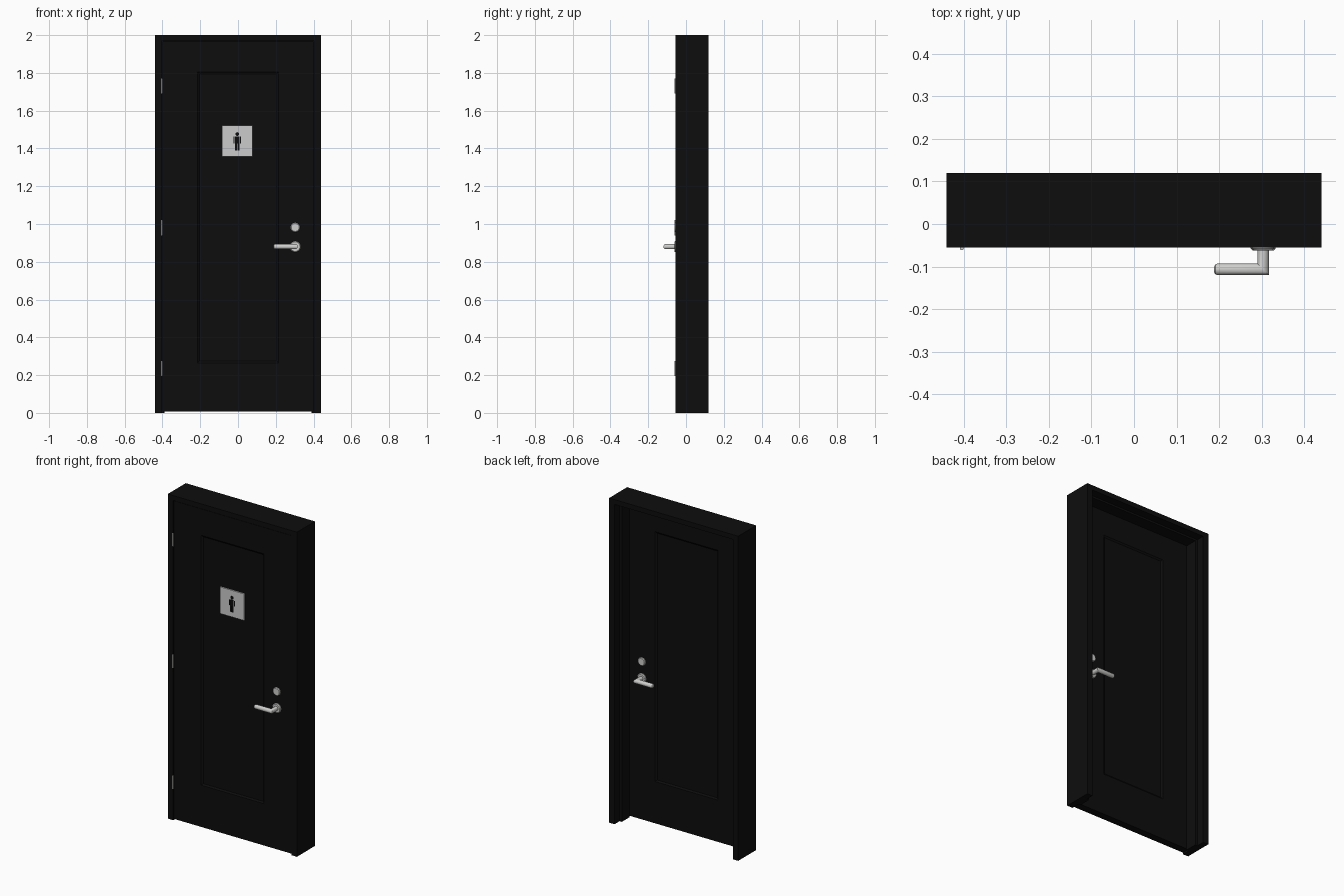
import bpy, bmesh, math

if "Cube" in bpy.data.objects:
    bpy.data.objects.remove(bpy.data.objects["Cube"])


def mat(name, rgb):
    m = bpy.data.materials.new(name)
    m.diffuse_color = (*rgb, 1)
    m.use_nodes = True
    m.node_tree.nodes["Principled BSDF"].inputs["Base Color"].default_value = m.diffuse_color
    return m


BLACK = mat("black paint", (0.004, 0.004, 0.004))
METAL = mat("satin metal", (0.62, 0.62, 0.61))
PLATE = mat("sign grey", (0.6, 0.6, 0.6))


def loft(name, rings, material, smooth=False, caps=True):
    """Skin a list of equal-length point rings into one object."""
    bm = bmesh.new()
    vs = [[bm.verts.new(p) for p in r] for r in rings]
    n = len(rings[0])
    for a, b in zip(vs, vs[1:]):
        for i in range(n):
            j = (i + 1) % n
            bm.faces.new((a[i], a[j], b[j], b[i]))
    if caps:
        bm.faces.new(vs[0])
        bm.faces.new(vs[-1])
    bmesh.ops.recalc_face_normals(bm, faces=bm.faces)
    me = bpy.data.meshes.new(name)
    bm.to_mesh(me)
    bm.free()
    me.materials.append(material)
    ob = bpy.data.objects.new(name, me)
    bpy.context.collection.objects.link(ob)
    if smooth:
        bpy.ops.object.select_all(action='DESELECT')
        ob.select_set(True)
        bpy.context.view_layer.objects.active = ob
        bpy.ops.object.shade_smooth_by_angle(angle=math.radians(35))
    return ob


def rect(x0, x1, z0, z1, y):
    return [(x0, y, z0), (x1, y, z0), (x1, y, z1), (x0, y, z1)]


def disc(x, z, r, y, n=28):
    return [(x + r * math.cos(2 * math.pi * i / n), y,
             z + r * math.sin(2 * math.pi * i / n)) for i in range(n)]


# Frame: double-rebated profile swept up, across and down
profile = [(0, -.055), (.037, -.055), (.037, -.005), (.052, -.005),
           (.052, .07), (.037, .07), (.037, .12), (0, .12)]
loft("door_frame",
     [[(s * (.44 - d), y, 0 if foot else 2 - .8 * d) for d, y in profile]
      for s, foot in ((-1, True), (-1, False), (1, False), (1, True))], BLACK)

# Door leaf with a recessed panel on both faces
F, B = -.052, -.006


def panel(inset, y):
    return rect(-.215 + inset, .215 - inset, .265 + inset, 1.805 - inset, y)


def leaf(y):
    return rect(-.4, .4, .008, 1.967, y)


loft("door_leaf", [panel(.010, F + .007), panel(0, F), leaf(F),
                   leaf(B), panel(0, B), panel(.010, B - .007)], BLACK)

# Lever handles and deadbolts, on both faces
HX, HZ, R = .303, .88, .0135
for side, y0, s in (("front", F, -1), ("back", B, 1)):
    loft(f"{side}_rose", [disc(HX, HZ, .029, y0), disc(HX, HZ, .029, y0 + s * .006),
                          disc(HX, HZ, .025, y0 + s * .010)], METAL, True)
    loft(f"{side}_deadbolt", [disc(HX, .982, .025, y0), disc(HX, .982, .025, y0 + s * .006),
                              disc(HX, .982, .021, y0 + s * .010)], METAL, True)
    yl = y0 + s * (.068 - R)
    ang = [2 * math.pi * i / 24 for i in range(24)]
    rings = [[(HX + R * math.cos(a), y0, HZ + R * math.sin(a)) for a in ang],
             [(HX + R * math.cos(a), yl + s * R * math.cos(a), HZ + R * math.sin(a))
              for a in ang]]
    for x, r in ((.196, R), (.191, R * .85), (.188, R * .5)):
        rings.append([(x, yl + s * r * math.cos(a), HZ + r * math.sin(a)) for a in ang])
    loft(f"{side}_lever", rings, METAL, True)

# Hinge knuckles
for i, z in enumerate((.235, .98, 1.73)):
    loft(f"hinge_{i + 1}",
         [[(-.404 + .0045 * math.cos(k * math.pi / 6),
            -.057 + .0045 * math.sin(k * math.pi / 6), z + dz) for k in range(12)]
          for dz in (-.04, .04)], METAL, True)

# Sign plate, on the recessed panel
SX, SY = -.004, F - .001
loft("sign_plate", [rect(SX - .082, SX + .082, 1.358, 1.522, F + .007),
                    rect(SX - .082, SX + .082, 1.358, 1.522, SY)], PLATE)


# Pictogram figure made of thin plates
def mark(name, x0, x1, z0, z1):
    loft(name, [rect(SX + x0, SX + x1, z0, z1, SY),
                rect(SX + x0, SX + x1, z0, z1, SY - .001)], BLACK)


loft("figure_head", [disc(SX, 1.476, .010, SY), disc(SX, 1.476, .010, SY - .001)], BLACK)
mark("figure_torso", -.012, .012, 1.425, 1.464)
for side, s in (("left", -1), ("right", 1)):
    a, b = sorted((s * .001, s * .012))
    mark(f"figure_{side}_leg", a, b, 1.388, 1.425)
    a, b = sorted((s * .015, s * .021))
    mark(f"figure_{side}_arm", a, b, 1.427, 1.462)
